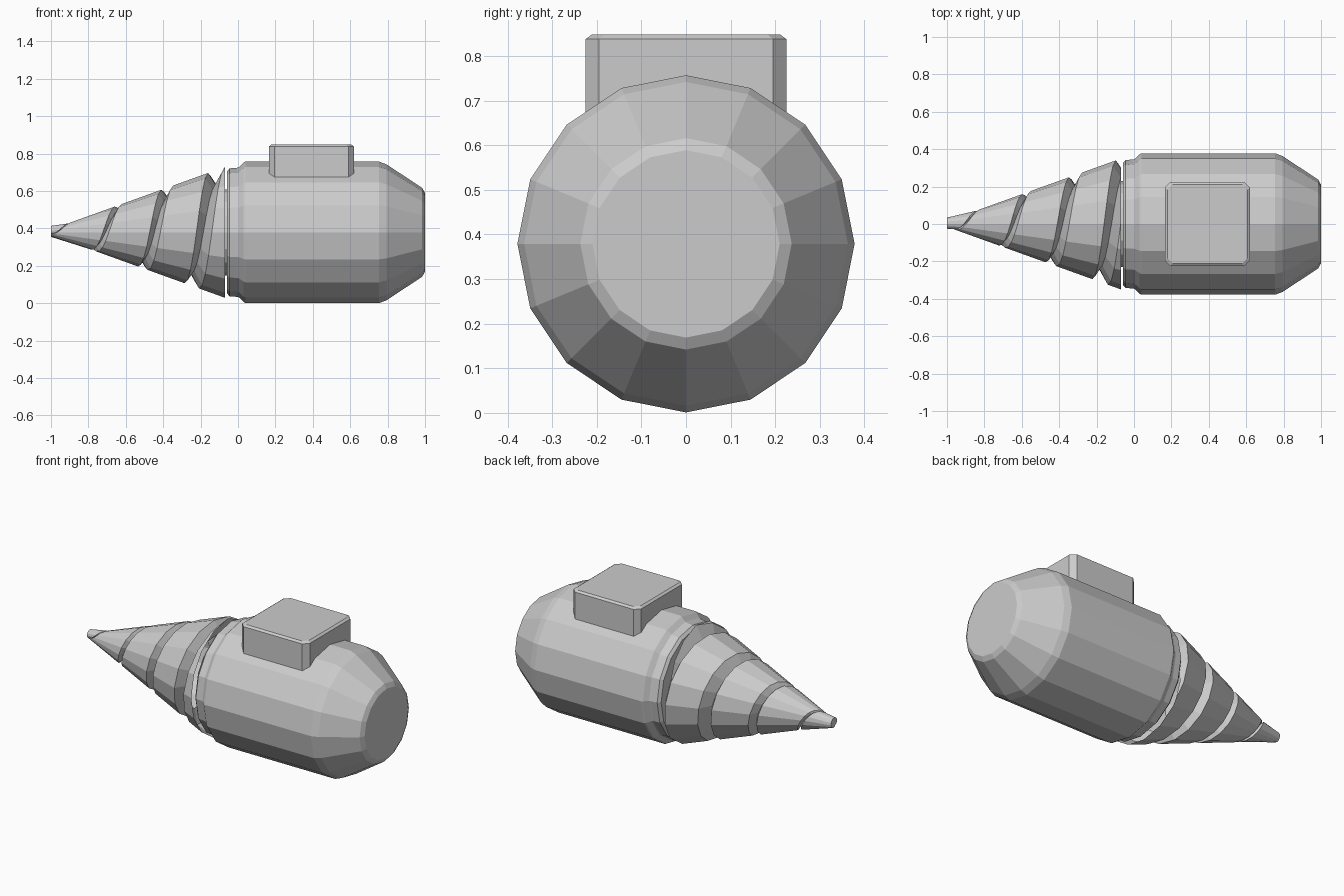
import bpy, bmesh, math
from mathutils import Vector

cube = bpy.data.objects.get("Cube")
if cube:
    bpy.data.objects.remove(cube, do_unlink=True)

SIDES = 16
AXIS_Z = 0.379

grey = bpy.data.materials.new("plain grey")
grey.use_nodes = True
grey.diffuse_color = (0.6, 0.6, 0.6, 1)
grey.node_tree.nodes["Principled BSDF"].inputs["Base Color"].default_value = grey.diffuse_color


def finish(name, bm):
    bmesh.ops.recalc_face_normals(bm, faces=bm.faces)
    mesh = bpy.data.meshes.new(name)
    bm.to_mesh(mesh)
    bm.free()
    mesh.materials.append(grey)
    ob = bpy.data.objects.new(name, mesh)
    bpy.context.collection.objects.link(ob)
    return ob


def around(x, r, i):
    """Point at step i around the long axis, from the top towards +y."""
    a = math.tau * i / SIDES
    return Vector((x, r * math.sin(a), AXIS_Z + r * math.cos(a)))


def lathe(name, profile):
    bm = bmesh.new()
    rings = [[bm.verts.new(around(x, r, i)) for i in range(SIDES)] for x, r in profile]
    for a, b in zip(rings, rings[1:]):
        for i in range(SIDES):
            j = (i + 1) % SIDES
            bm.faces.new((a[i], a[j], b[j], b[i]))
    bm.faces.new(rings[0])
    bm.faces.new(rings[-1])
    return finish(name, bm)


# Motor body with collar and tapered rear end
lathe("body", [(-0.06, 0.325), (-0.045, 0.342), (-0.005, 0.345), (0.005, 0.348),
               (0.03, 0.373), (0.04, 0.378), (0.755, 0.378), (0.795, 0.363),
               (0.985, 0.237), (1.0, 0.21)])
lathe("drill_shaft", [(-0.12, 0.23), (-0.05, 0.23)])


# Drill bit: cone with a V-shaped helical groove, trimmed at both ends
def cone_radius(x):
    return max(0.015 + 0.36 * (x + 1), 0.012)


PITCH, TURNS = 0.25, 6
bm = bmesh.new()
rows = []
for i in range(SIDES * TURNS + 1):
    x = -1.16 + PITCH * (i / SIDES - 1)
    r = cone_radius(x)
    width = 0.28 * r
    rows.append([bm.verts.new(around(x, r, i)),
                 bm.verts.new(around(x + width * 0.45, r * 0.8, i)),
                 bm.verts.new(around(x + width, cone_radius(x + width), i))])
for i in range(len(rows) - 1):
    a, b = rows[i], rows[i + 1]
    for k in range(2):
        bm.faces.new((a[k], b[k], b[k + 1], a[k + 1]))
    if i + SIDES + 1 < len(rows):
        c, d = rows[i + SIDES], rows[i + SIDES + 1]
        bm.faces.new((a[2], b[2], d[0], c[0]))
for x, direction in ((-1.0, -1), (-0.07, 1)):
    bmesh.ops.bisect_plane(bm, geom=bm.verts[:] + bm.edges[:] + bm.faces[:],
                           plane_co=(x, 0, 0), plane_no=(direction, 0, 0), clear_outer=True)
    rim = [e for e in bm.edges if e.is_boundary
           and all(abs(v.co.x - x) < 1e-4 for v in e.verts)]
    bmesh.ops.holes_fill(bm, edges=rim, sides=0)
finish("drill_bit", bm)

# Top box with chamfered upright corners and a small bevel around the lid
bm = bmesh.new()
hx, hy, cut = 0.2275, 0.225, 0.03
outline = [(hx, hy - cut), (hx - cut, hy), (cut - hx, hy), (-hx, hy - cut),
           (-hx, cut - hy), (cut - hx, -hy), (hx - cut, -hy), (hx, cut - hy)]
rings = []
for z, s in ((0.60, 1), (0.838, 1), (0.848, 0.94)):
    rings.append([bm.verts.new((0.3925 + x * s, y * s, z)) for x, y in outline])
for a, b in zip(rings, rings[1:]):
    for i in range(len(a)):
        j = (i + 1) % len(a)
        bm.faces.new((a[i], a[j], b[j], b[i]))
bm.faces.new(rings[0])
bm.faces.new(rings[-1])
finish("top_box", bm)
